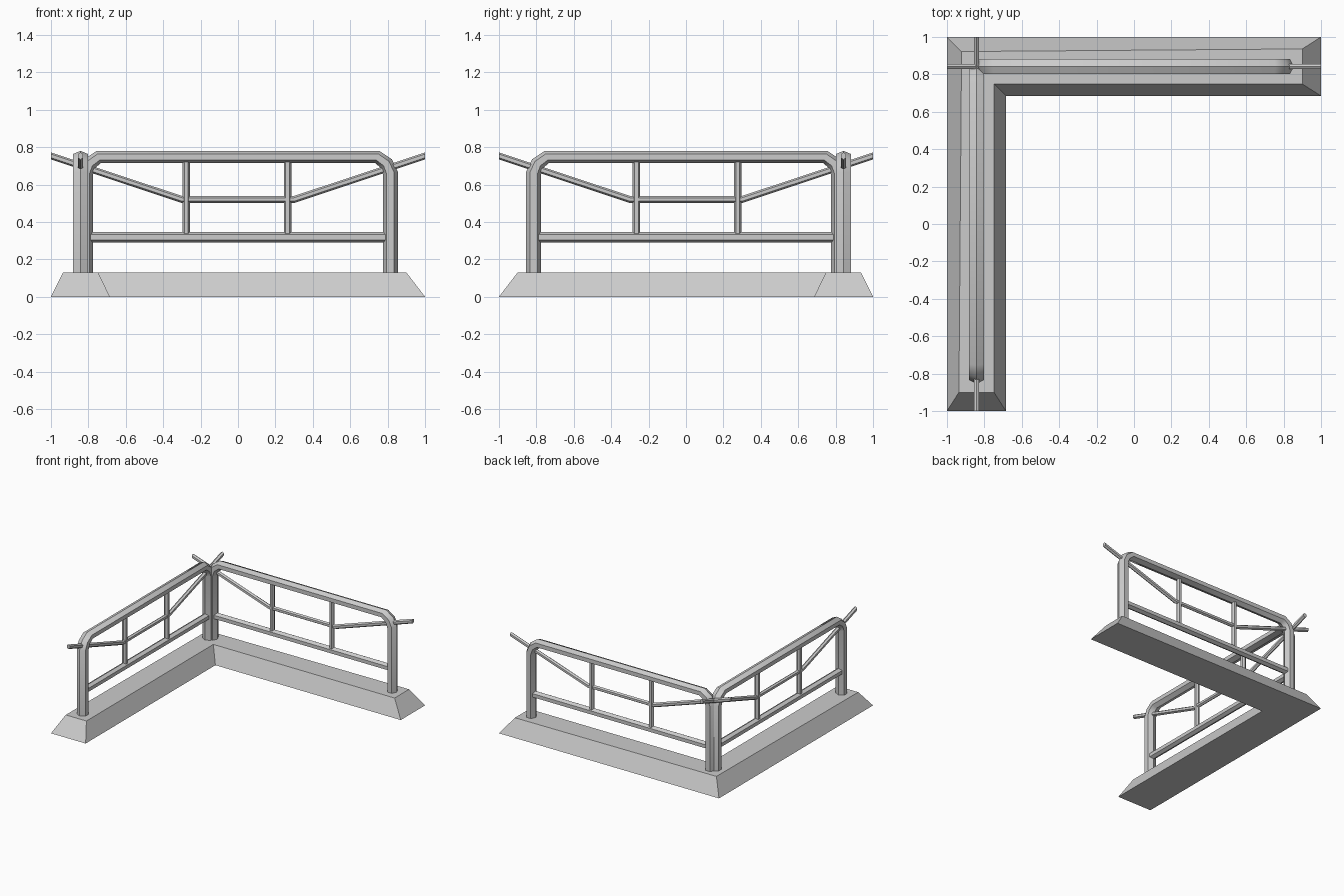
import bpy
import bmesh
import math
from mathutils import Vector

cube = bpy.data.objects.get("Cube")
if cube:
    bpy.data.objects.remove(cube)

grey = bpy.data.materials.new("light_grey")
grey.use_nodes = True
colour = (0.6, 0.6, 0.6, 1)
grey.diffuse_color = colour
grey.node_tree.nodes["Principled BSDF"].inputs["Base Color"].default_value = colour

OFFSET = 0.842  # distance of each railing from the centre


def make_object(name, bm, smooth=False):
    bmesh.ops.recalc_face_normals(bm, faces=bm.faces)
    mesh = bpy.data.meshes.new(name)
    bm.to_mesh(mesh)
    bm.free()
    mesh.materials.append(grey)
    obj = bpy.data.objects.new(name, mesh)
    bpy.context.collection.objects.link(obj)
    if smooth:
        bpy.ops.object.select_all(action="DESELECT")
        obj.select_set(True)
        bpy.context.view_layer.objects.active = obj
        bpy.ops.object.shade_smooth_by_angle(angle=math.radians(40))
    return obj


def bridge(bm, rings):
    for a, b in zip(rings, rings[1:]):
        n = len(a)
        for i in range(n):
            j = (i + 1) % n
            bm.faces.new((a[i], a[j], b[j], b[i]))
    bm.faces.new(rings[0])
    bm.faces.new(rings[-1])


def back_run(s, side, z):
    return (s, OFFSET + side, z)


def side_run(s, side, z):
    return (-OFFSET - side, -s, z)


def bar(name, place, path, thick, width, smooth=False, upright_ends=False):
    """Sweep a six-sided section along a path of (s, z) points."""
    pts = [Vector(p) for p in path]
    if not isinstance(thick, list):
        thick = [thick] * len(pts)
    bm = bmesh.new()
    rings = []
    last = len(pts) - 1
    for i, p in enumerate(pts):
        d_in = (pts[max(i, 1)] - pts[max(i, 1) - 1]).normalized()
        d_out = (pts[min(i, last - 1) + 1] - pts[min(i, last - 1)]).normalized()
        tangent = (d_in + d_out).normalized()
        normal = Vector((-tangent.y, tangent.x)) / tangent.dot(d_in)
        if upright_ends and i in (0, last):
            normal = Vector((0, 1 / abs(d_in.x)))
        ring = []
        for u, v in ((1, 0), (.5, 1), (-.5, 1), (-1, 0), (-.5, -1), (.5, -1)):
            q = p + normal * u * thick[i]
            ring.append(bm.verts.new(place(q.x, v * width, q.y)))
        rings.append(ring)
    bridge(bm, rings)
    return make_object(name, bm, smooth)


# Sloped L-shaped plinth
bottom = [(-1, -1), (-.685, -1), (-.685, .685), (1, .685), (1, 1), (-1, 1)]
top = [(-.936, -.9), (-.748, -.9), (-.748, .748), (.9, .748), (.9, .936), (-.922, .922)]
bm = bmesh.new()
bridge(bm, [[bm.verts.new((x, y, z)) for x, y in loop]
            for loop, z in ((bottom, 0), (top, .13))])
make_object("plinth", bm)

# Two matching railings, one along the back and one along the right
half = [(.815, .12), (.815, .66), (.793, .712), (.745, .747)]
frame = [(-s, z) for s, z in half] + half[::-1]
frame_thick = [.04, .04, .036, .033]
cable = [(-1, .753), (-.3, .52), (.3, .52), (1, .753)]

for label, place in (("back", back_run), ("right", side_run)):
    bar(label + "_frame", place, frame, frame_thick + frame_thick[::-1], .039, True)
    bar(label + "_lower_rail", place, [(-.8, .318), (.8, .318)], .029, .026)
    bar(label + "_brace", place, cable, .018, .014, upright_ends=True)
    for number, s in enumerate((-.277, .265)):
        bar(f"{label}_upright_{number + 1}", place, [(s, .318), (s, .74)], .02, .018)
